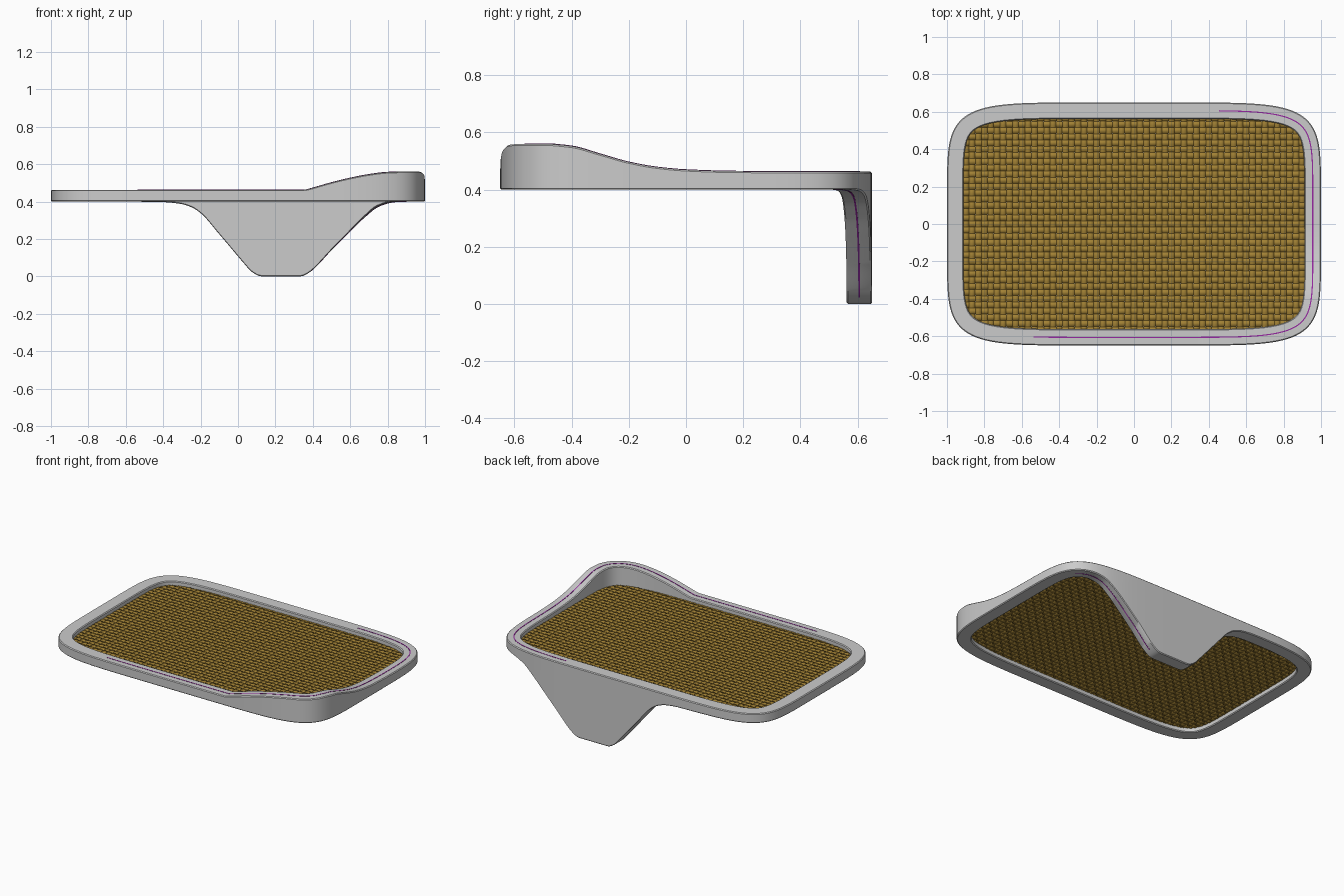
import bpy, math
from mathutils import Vector

if "Cube" in bpy.data.objects:
    bpy.data.objects.remove(bpy.data.objects["Cube"])

A, B, N = 1.0, 0.65, 6.2          # outline half sizes and squareness
WIDTH, PANEL_Z, PITCH = 0.088, 0.432, 0.0333
STEPS = 480


def curve(pts):
    """Monotone smooth interpolation through a few profile points."""
    xs, ys = zip(*pts)
    d = [(ys[i + 1] - ys[i]) / (xs[i + 1] - xs[i]) for i in range(len(xs) - 1)]
    m = [d[0]] + [2 * p * q / (p + q) if p * q > 0 else 0 for p, q in zip(d, d[1:])] + [d[-1]]

    def f(x):
        if x <= xs[0]:
            return ys[0]
        if x >= xs[-1]:
            return ys[-1]
        i = max(k for k in range(len(xs) - 1) if xs[k] <= x)
        h = xs[i + 1] - xs[i]
        t = (x - xs[i]) / h
        return ((2*t**3 - 3*t*t + 1) * ys[i] + (t**3 - 2*t*t + t) * h * m[i]
                + (3*t*t - 2*t**3) * ys[i + 1] + (t**3 - t*t) * h * m[i + 1])
    return f


# Height profiles: raised front lip, its fall along the right side, and the leg
front_top = curve([(0.36, 0.463), (0.38, 0.468), (0.5, 0.502), (0.6, 0.526), (0.7, 0.545), (0.8, 0.557), (0.88, 0.56)])
side_top = curve([(-0.48, 0.56), (-0.4, 0.552), (-0.3, 0.525), (-0.2, 0.497), (-0.1, 0.479), (0, 0.47), (0.15, 0.465), (0.4, 0.463)])
leg_bottom = curve([(-0.6, 0.40), (-0.4, 0.397), (-0.31, 0.388), (-0.25, 0.37), (-0.2, 0.338), (-0.1, 0.225), (0.04, 0.06),
                    (0.07, 0.027), (0.115, 0.002), (0.13, 0), (0.33, 0), (0.345, 0.002), (0.38, 0.02), (0.5, 0.14),
                    (0.6, 0.24), (0.675, 0.312), (0.757, 0.374), (0.837, 0.396), (0.89, 0.40)])


def top_z(p):
    return min(front_top(p.x), side_top(p.y))


def bottom_z(p):
    return leg_bottom(p.x) if p.y > 0 else 0.40


def outline(k):
    """Point and outward normal on the rounded outline."""
    a = 2 * math.pi * k / STEPS
    c, s = math.cos(a), math.sin(a)
    r = (abs(c / A) ** N + abs(s / B) ** N) ** (-1 / N)
    x, y = r * c, r * s
    n = Vector((math.copysign(abs(x / A) ** (N - 1) / A, x), math.copysign(abs(y / B) ** (N - 1) / B, y)))
    return Vector((x, y)), n.normalized()


def make(name, verts, faces, color=None):
    me = bpy.data.meshes.new(name)
    me.from_pydata(verts, [], faces)
    ob = bpy.data.objects.new(name, me)
    bpy.context.collection.objects.link(ob)
    if color:
        mat = bpy.data.materials.new(name + "_color")
        mat.diffuse_color = (*color, 1)
        mat.use_nodes = True
        mat.node_tree.nodes["Principled BSDF"].inputs["Base Color"].default_value = mat.diffuse_color
        me.materials.append(mat)
    bpy.ops.object.select_all(action='DESELECT')
    ob.select_set(True)
    bpy.context.view_layer.objects.active = ob
    bpy.ops.object.shade_smooth_by_angle(angle=math.radians(35))
    return ob


def sweep(name, rings, closed, color=None):
    """Skin a list of equal-length section rings."""
    m = len(rings[0])
    verts = [v for r in rings for v in r]
    n = len(rings)
    faces = [(i * m + j, ((i + 1) % n) * m + j, ((i + 1) % n) * m + (j + 1) % m, i * m + (j + 1) % m)
             for i in range(n if closed else n - 1) for j in range(m)]
    if not closed:
        faces += [tuple(reversed(range(m))), tuple(range((n - 1) * m, n * m))]
    return make(name, verts, faces, color)


# Rim with raised lip and one leg, all one swept band with softened edges
rings = []
e = 0.005
for k in range(STEPS):
    p, n = outline(k)
    t, b = top_z(p), bottom_z(p)
    section = [(0, b + e), (0, t - e), (e, t), (WIDTH - e, t), (WIDTH, t - e), (WIDTH, b + e), (WIDTH - e, b), (e, b)]
    rings.append([(*(p - n * d), z) for d, z in section][::-1])
sweep("rim_and_leg", rings, True)

# Thin purple inlay along the middle of the band, from leg round to the front
rings = []
for k in range(-STEPS // 2, STEPS // 2):
    p, n = outline(k)
    if (p.y < 0 and p.x > -0.55) or (p.y >= 0 and p.x > 0.35):
        t = top_z(p) + (0.0015 if p.y < 0 or p.x > 0.45 else -0.004)
        b = bottom_z(p) + (-0.0015 if p.y > 0 and 0.38 < p.x < 0.93 else 0.004)
        rings.append([(*(p - n * d), z) for d, z in ((0.041, t), (0.041, b), (0.047, b), (0.047, t))])
sweep("purple_inlay", rings, False, (0.3, 0.02, 0.35))


# Woven panel: over-and-under strips in both directions, ends tucked into the rim
def weave(half_along, half_across, swap):
    verts, faces = [], []
    rows = round(half_across / PITCH)
    for i in range(-rows, rows + 1):
        c = i * PITCH
        if abs(c) > half_across:
            continue
        reach = half_along * (1 - (abs(c) / half_across) ** N) ** (1 / N)
        cols = int(reach / PITCH)
        first = True
        for j in range(-cols, cols + 1):
            sign = (-1) ** (i + j) * (-1 if swap else 1)
            for off in (-0.25, 0.25):
                u, z = (j + off) * PITCH, PANEL_Z + 0.003 * sign
                for side in (-0.48, 0.48):
                    v = c + side * PITCH
                    verts.append((v, u, z) if swap else (u, v, z))
                if not first:
                    q = len(verts)
                    face = (q - 4, q - 2, q - 1, q - 3)
                    faces.append(face[::-1] if swap else face)
                first = False
    return verts, faces


for name, args in (("woven_strips_lengthwise", (0.955, 0.605, False)), ("woven_strips_crosswise", (0.605, 0.955, True))):
    ob = make(name, *weave(*args), (0.36, 0.22, 0.035))
    mod = ob.modifiers.new("thickness", 'SOLIDIFY')
    mod.thickness, mod.offset = 0.003, 0
